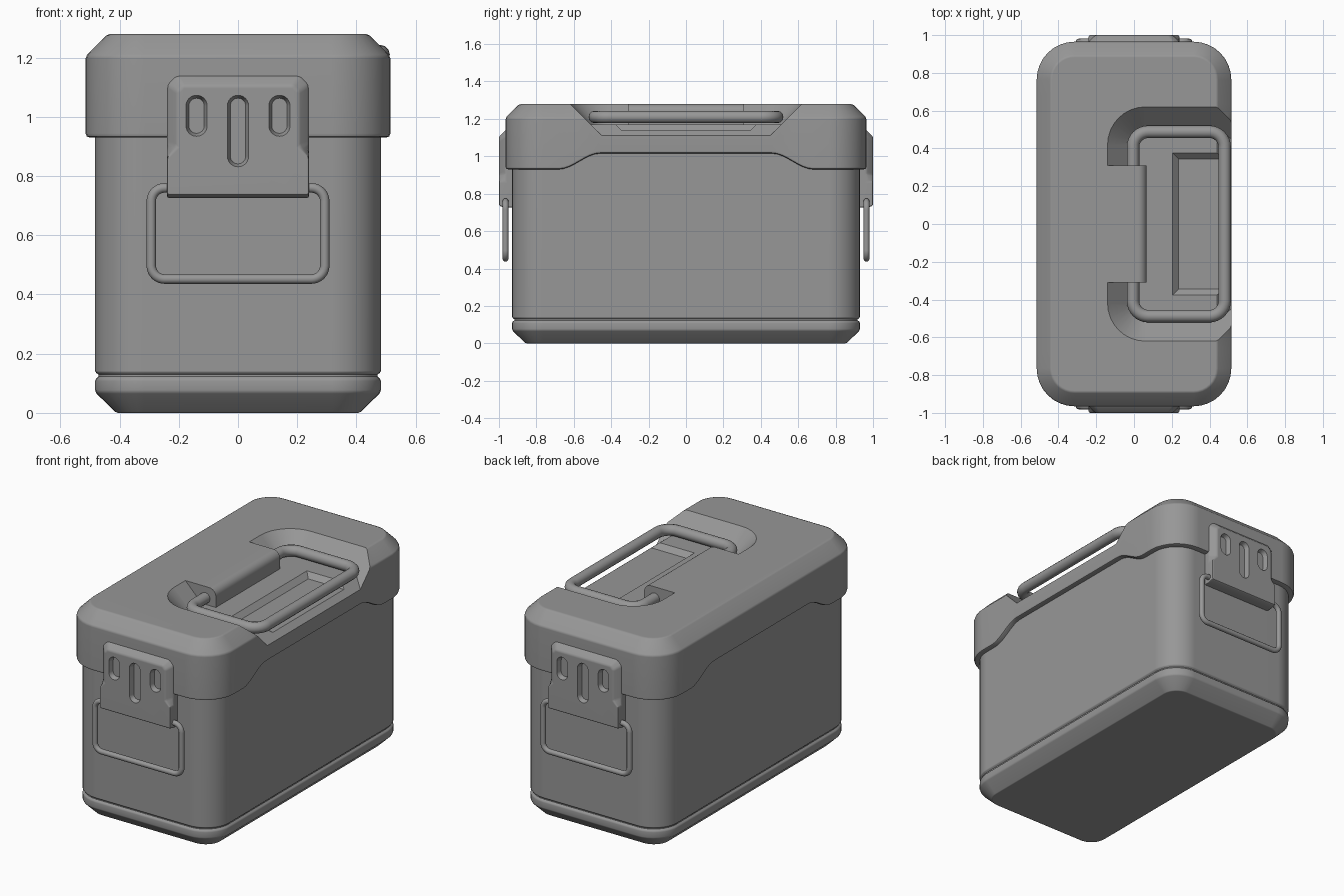
import bpy, bmesh
from math import sin, cos, pi

if "Cube" in bpy.data.objects:
    bpy.data.objects.remove(bpy.data.objects["Cube"])

# dark grey used on every part
grey = bpy.data.materials.new("dark_grey")
grey.diffuse_color = (.31, .31, .31, 1)
grey.use_nodes = True
grey.node_tree.nodes["Principled BSDF"].inputs["Base Color"].default_value = grey.diffuse_color


def select(ob):
    bpy.ops.object.select_all(action='DESELECT')
    ob.select_set(True)
    bpy.context.view_layer.objects.active = ob


def finish(ob, angle=0.6):
    select(ob)
    ob.data.materials.clear()
    ob.data.materials.append(grey)
    bpy.ops.object.shade_smooth_by_angle(angle=angle)
    m = ob.modifiers.new("normals", 'WEIGHTED_NORMAL')
    m.keep_sharp = True


def to_object(name, bm):
    bmesh.ops.recalc_face_normals(bm, faces=bm.faces)
    me = bpy.data.meshes.new(name)
    bm.to_mesh(me)
    bm.free()
    ob = bpy.data.objects.new(name, me)
    bpy.context.collection.objects.link(ob)
    return ob


def rrect(hx, hy, r, seg=8, side_ys=()):
    """Rounded rectangle outline; side_ys adds points along the +-x sides."""
    pts = []
    for k, (sx, sy) in enumerate([(1, 1), (-1, 1), (-1, -1), (1, -1)]):
        for i in range(seg + 1):
            a = (k + i / seg) * pi / 2
            pts.append((sx * (hx - r) + r * cos(a), sy * (hy - r) + r * sin(a)))
        if k == 1:
            pts += [(-hx, -y) for y in side_ys]
        if k == 3:
            pts += [(hx, y) for y in side_ys]
    return pts


def loft(name, rings):
    bm = bmesh.new()
    vr = [[bm.verts.new(p) for p in ring] for ring in rings]
    n = len(vr[0])
    for a, b in zip(vr, vr[1:]):
        for i in range(n):
            j = (i + 1) % n
            bm.faces.new((a[i], a[j], b[j], b[i]))
    bm.faces.new(vr[0])
    bm.faces.new(vr[-1])
    return to_object(name, bm)


def hull(name, pts):
    bm = bmesh.new()
    for p in pts:
        bm.verts.new(p)
    res = bmesh.ops.convex_hull(bm, input=bm.verts)
    junk = {v for v in res['geom_interior'] if isinstance(v, bmesh.types.BMVert)}
    if junk:
        bmesh.ops.delete(bm, geom=list(junk), context='VERTS')
    bmesh.ops.dissolve_limit(bm, angle_limit=0.005, verts=bm.verts, edges=bm.edges)
    ob = to_object(name, bm)
    ob.hide_render = True
    return ob


def cut(ob, cutter):
    m = ob.modifiers.new("cut", 'BOOLEAN')
    m.operation, m.solver, m.object = 'DIFFERENCE', 'EXACT', cutter
    select(ob)
    bpy.ops.object.modifier_apply(modifier=m.name)
    bpy.data.objects.remove(cutter)


def wire_loop(name, pts, radius):
    cu = bpy.data.curves.new(name, 'CURVE')
    cu.dimensions, cu.bevel_depth, cu.bevel_resolution = '3D', radius, 4
    sp = cu.splines.new('POLY')
    sp.points.add(len(pts) - 1)
    for p, co in zip(sp.points, pts):
        p.co = (*co, 1)
    sp.use_cyclic_u = True
    ob = bpy.data.objects.new(name, cu)
    bpy.context.collection.objects.link(ob)
    select(ob)
    bpy.ops.object.convert(target='MESH')
    finish(bpy.context.object, 0.9)


# box body: softened chamfered foot and a groove above it
profile = [(.077, 0), (.068, .004), (.005, .065), (0, .077), (0, .108), (.004, .116),
           (.012, .123), (.012, .129), (.004, .135), (0, .142), (0, 1.05)]
body = loft("box_body", [[(x, y, z) for x, y in rrect(.483 - d, .93 - d, .165 - d)]
                         for d, z in profile])
finish(body)


# lid: skirt edge rises along the middle of both long sides
def skirt(y):
    t = min(max((.68 - abs(y)) / .22, 0), 1)
    return .93 + .085 * t * t * (3 - 2 * t)


half = [.68 - .22 * i / 8 for i in range(9)]
ys = [-y for y in half] + half[::-1]


def lid_ring(d, z, follow):
    return [(x, y, skirt(y) + z if follow else z)
            for x, y in rrect(.515 - d, .965 - d, .2 - d, 8, ys)]


lid = loft("lid", [lid_ring(.05, 1.06, False), lid_ring(.05, 0, True),
                   lid_ring(.014, 0, True), lid_ring(.004, .004, True),
                   lid_ring(0, .014, True), lid_ring(0, 1.197, False),
                   lid_ring(.006, 1.211, False), lid_ring(.069, 1.274, False),
                   lid_ring(.083, 1.28, False)])


# handle recess in the lid, open to the right, with a shallow pit
def recess_ring(d, z):
    return [(x + .5, y, z) for x, y in rrect(.64 - d, .62 - d, .2 - d)]


cut(lid, hull("recess_cutter", recess_ring(-.05, 1.33) + recess_ring(.11, 1.17)))
cut(lid, hull("edge_cutter", [(x, s * y, z) for s in (-1, 1) for x, y, z in
                              [(.44, .51, 1.17), (.6, .51, 1.17), (.6, .382, 1.042),
                               (.44, .4, 1.2), (.6, .4, 1.2)]]))
cut(lid, hull("pit_cutter", [(x, s * y, z) for s in (-1, 1) for x, y, z in
                             [(.235, .345, 1.14), (.6, .345, 1.14),
                              (.19, .39, 1.185), (.6, .39, 1.185)]]))
finish(lid, 0.5)

# hinge block holding the handle, rounded on its open edge
block = [(-.14, 1.15), (.067, 1.15)]
block += [(.022 + .045 * cos(i * pi / 12), 1.235 + .045 * sin(i * pi / 12)) for i in range(7)]
block += [(-.14, 1.28)]
finish(loft("handle_block", [[(x, y, z) for x, z in block] for y in (-.31, .31)]))

# carrying handle
wire_loop("handle", [(x + .2375, y, 1.21) for x, y in rrect(.2425, .488, .08)], .033)


# latch plate and wire bail on both ends
def outline(pts, y):
    return [(x, y, z) for x, z in pts] + [(-x, y, z) for x, z in pts[::-1]]


base = [(.24, .725), (.24, .865), (.24, .91), (.24, 1.11), (.21, 1.14)]
face = [(.24, .735), (.24, .865), (.205, .9), (.205, 1.085), (.185, 1.105)]
for end, s in (("front", -1), ("back", 1)):
    latch = loft(end + "_latch", [outline(base, s * .9), outline(base, s * .965),
                                  outline(face, s * 1.0)])
    bev = latch.modifiers.new("soften", 'BEVEL')
    bev.width, bev.segments, bev.angle_limit = .009, 2, .4
    select(latch)
    bpy.ops.object.modifier_apply(modifier=bev.name)
    for x, z0, z1 in ((-.14, .97, 1.037), (0, .867, 1.037), (.14, .97, 1.037)):
        cut(latch, hull("slot_cutter", [
            (x + px, s * y, (z0 + z1) / 2 + pz)
            for y, r in ((1.02, .043), (.972, .026))
            for px, pz in rrect(r, r + (z1 - z0) / 2, r * .999, 6)]))
    finish(latch, 0.6)
    wire_loop(end + "_bail", [(x, s * .965, z + .606) for x, z in rrect(.293, .154, .045)], .016)
